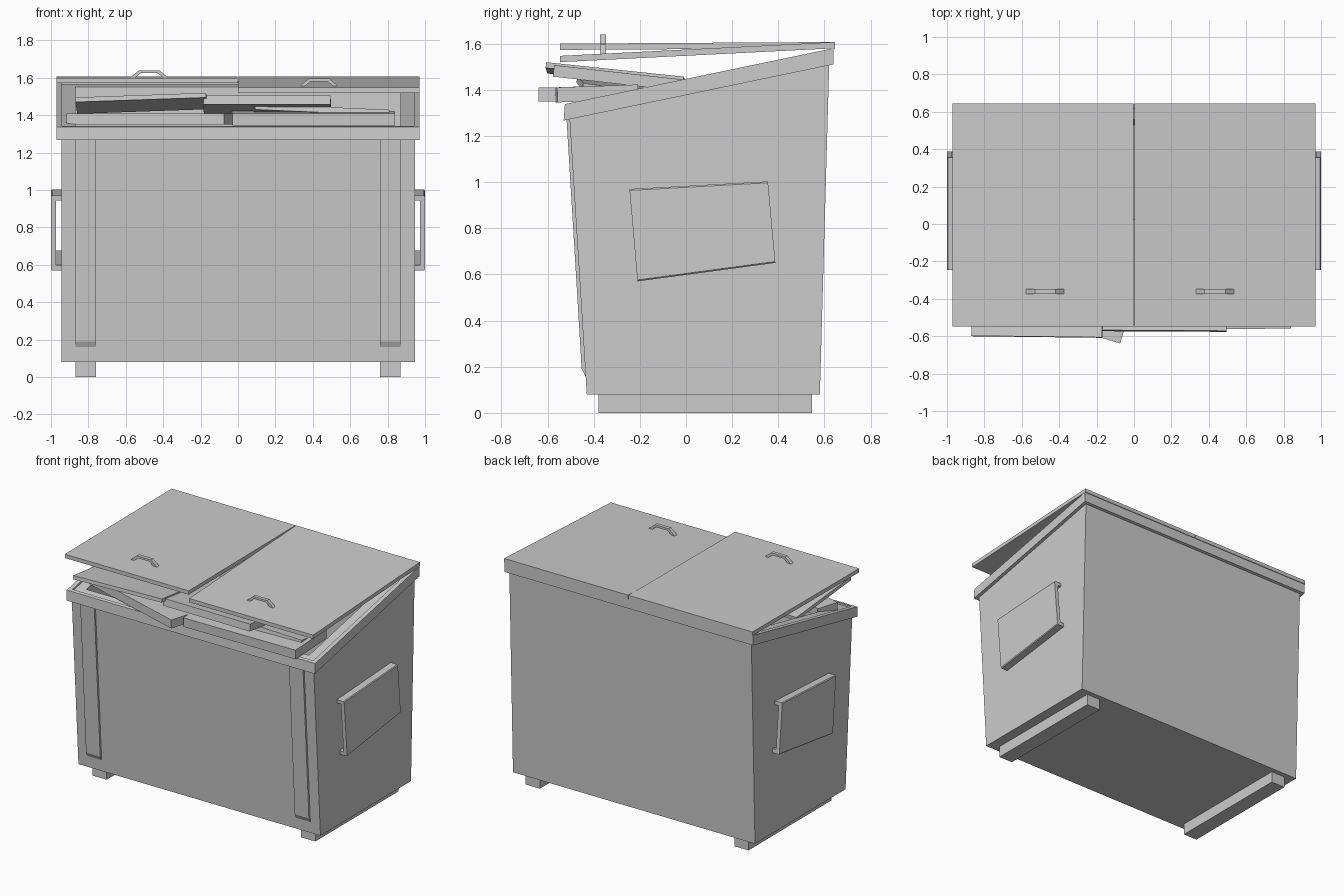
import bpy, bmesh, math
from mathutils import Vector

if "Cube" in bpy.data.objects:
    bpy.data.objects.remove(bpy.data.objects["Cube"])


def make(name, verts, faces):
    mesh = bpy.data.meshes.new(name)
    bm = bmesh.new()
    vs = [bm.verts.new(v) for v in verts]
    for f in faces:
        bm.faces.new([vs[i] for i in f])
    bmesh.ops.recalc_face_normals(bm, faces=bm.faces)
    bm.to_mesh(mesh)
    bm.free()
    obj = bpy.data.objects.new(name, mesh)
    bpy.context.collection.objects.link(obj)
    return obj


def loft(name, loops, closed=False):
    """Skin a row of matching loops; cap the ends or join last to first."""
    n, m = len(loops[0]), len(loops)
    faces = []
    for k in range(m if closed else m - 1):
        a, b = k * n, ((k + 1) % m) * n
        faces += [(a + i, a + (i + 1) % n, b + (i + 1) % n, b + i) for i in range(n)]
    if not closed:
        faces += [tuple(range(n)), tuple(range((m - 1) * n, m * n))]
    return make(name, [p for l in loops for p in l], faces)


def prism_x(name, profile, x0, x1):
    return loft(name, [[(x, y, z) for y, z in profile] for x in (x0, x1)])


def box(name, centre, size, rot=(0, 0, 0)):
    x, y, z = (s / 2 for s in size)
    obj = prism_x(name, [(-y, -z), (y, -z), (y, z), (-y, z)], -x, x)
    obj.location = centre
    obj.rotation_euler = [math.radians(a) for a in rot]
    return obj


def ring(x, yf, yb, zf, zb):
    return [(-x, yf, zf), (x, yf, zf), (x, yb, zb), (-x, yb, zb)]


def slope(y, base):
    return base + (y + 0.53) * 0.208


def sloped_ring(x, yf, yb, base):
    return ring(x, yf, yb, slope(yf, base), slope(yb, base))


# Open bin body with sloping mouth
loft("bin_body", [ring(0.945, -0.43, 0.58, 0.08, 0.08),
                  sloped_ring(0.945, -0.508, 0.622, 1.325),
                  sloped_ring(0.87, -0.45, 0.56, 1.325),
                  ring(0.87, -0.38, 0.53, 0.14, 0.14)])

# Rim band around the mouth
loft("rim", [sloped_ring(0.97, -0.53, 0.64, 1.267),
             sloped_ring(0.97, -0.525, 0.64, 1.337),
             sloped_ring(0.94, -0.503, 0.615, 1.337),
             sloped_ring(0.94, -0.503, 0.615, 1.267)], closed=True)

for side, s in (("left", -1), ("right", 1)):
    # Skid feet
    box(side + "_foot", (s * 0.815, 0.0825, 0.04), (0.11, 0.925, 0.08))

    # Front stiffening ribs
    prism_x(side + "_rib", [(-0.43, 0.16), (-0.437, 0.16), (-0.452, 0.19),
                            (-0.518, 1.28), (-0.48, 1.28)], s * 0.76, s * 0.87)

    # Fork pockets, open at front and back
    loops = []
    for z0, z1, y0, y1 in ((0.57, 0.97, -0.21, -0.245), (0.65, 1.003, 0.387, 0.355)):
        sec = [(0.94, z0), (0.995, z0), (1, z0 + 0.006), (1, z1 - 0.006), (0.995, z1),
               (0.94, z1), (0.94, z1 - 0.025), (0.973, z1 - 0.025),
               (0.973, z0 + 0.028), (0.94, z0 + 0.028)]
        loops.append([(s * x, y0 + (y1 - y0) * (z - z0) / (z1 - z0), z) for x, z in sec])
    loft(side + "_fork_pocket", loops)

# Hinged lids, each propped open by a different amount, with handles
for side, s, zf in (("left", -1, 1.600), ("right", 1, 1.547)):
    zb = 1.607
    prism_x(side + "_lid", [(-0.547, zf - 0.027), (0.645, zb - 0.027),
                            (0.645, zb), (-0.547, zf)], s * 0.002, s * 0.97)
    cx = -0.475 if s < 0 else 0.433
    z = zf + (zb - zf) * 0.16 - 0.003
    arch = [(-0.105, 0), (-0.055, 0.042), (0.055, 0.042), (0.105, 0),
            (0.078, 0), (0.045, 0.027), (-0.045, 0.027), (-0.078, 0)]
    loft(side + "_lid_handle", [[(cx + x, y, z + h) for x, h in arch]
                                for y in (-0.373, -0.347)])


def board(name, front_mid, size, rot):
    """Board positioned by the middle of its front face."""
    b = box(name, (0, 0, 0), size, rot)
    b.location = Vector(front_mid) + b.rotation_euler.to_matrix() @ Vector((0, size[1] / 2, 0))


# Loose boards sticking out of the mouth
board("lower_left_board", (-0.495, -0.51, 1.38), (0.88, 0.16, 0.06), (0, 0, -17))
board("lower_right_board", (0.405, -0.562, 1.378), (0.87, 0.35, 0.065), (2, 0, 0.6))
board("upper_left_board", (-0.52, -0.603, 1.495), (0.70, 0.6, 0.025), (-6, -2.0, -0.7))
board("upper_right_board", (0.155, -0.572, 1.482), (0.68, 0.6, 0.05), (-6.4, 0, -0.3))
board("middle_board", (0.45, -0.46, 1.43), (0.72, 0.28, 0.03), (-8, 2.5, 2))
